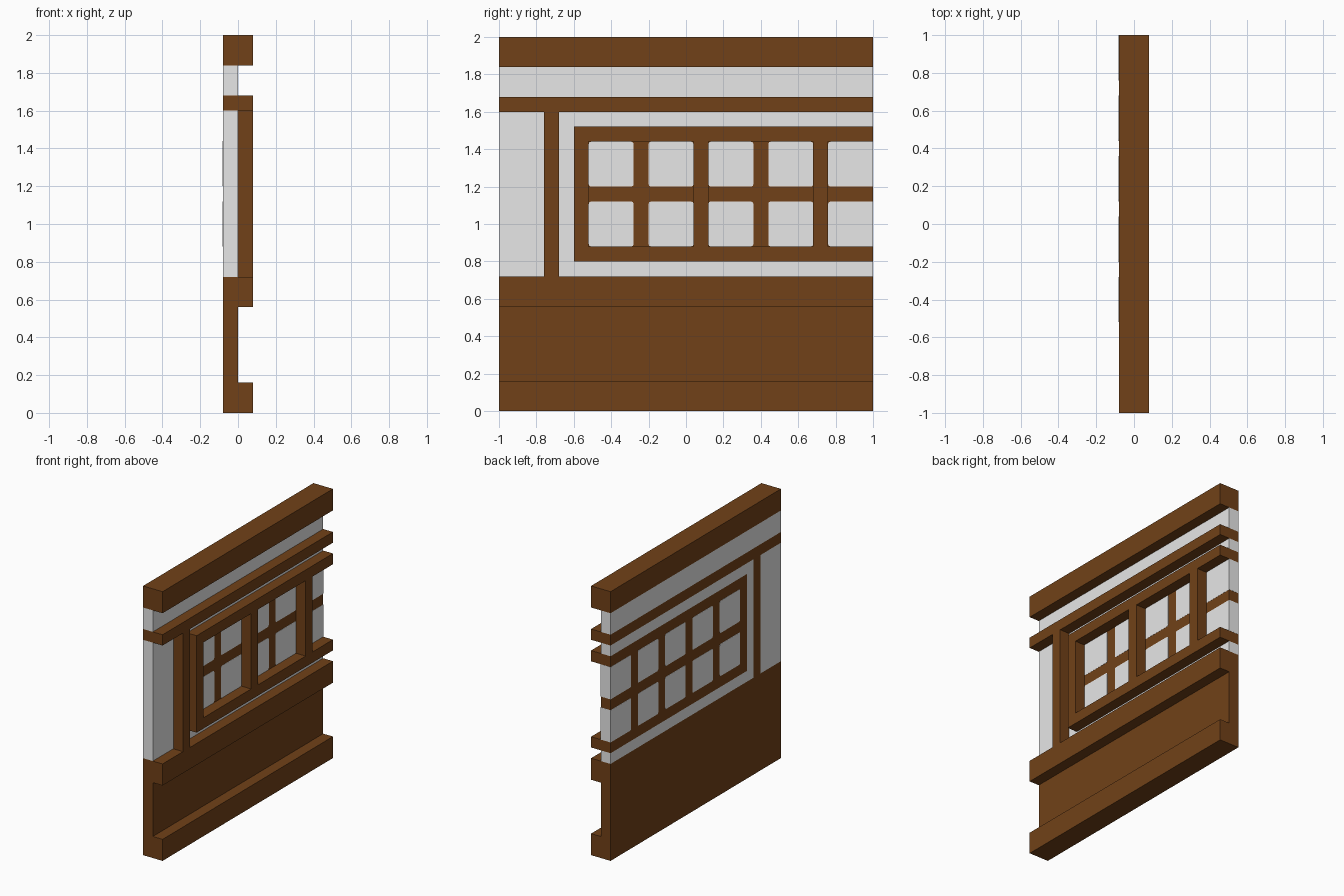
import bpy, bmesh

cube = bpy.data.objects.get("Cube")
if cube:
    bpy.data.objects.remove(cube, do_unlink=True)


def material(name, rgb):
    m = bpy.data.materials.new(name)
    m.use_nodes = True
    m.diffuse_color = (*rgb, 1)
    bsdf = m.node_tree.nodes["Principled BSDF"]
    bsdf.inputs["Base Color"].default_value = (*rgb, 1)
    bsdf.inputs["Roughness"].default_value = 0.9
    return m


WOOD = material("dark brown wood", (0.165, 0.053, 0.009))
PLASTER = material("pale grey plaster", (0.8, 0.8, 0.8))

BACK, MID, FRONT = -0.08, 0.0, 0.08   # depth layers along x


def box(name, mat, x, y, z, round_corners=0.0):
    """Box from (min, max) ranges; optionally rounds the edges running along x."""
    bm = bmesh.new()
    bmesh.ops.create_cube(bm, size=1)
    for v in bm.verts:
        v.co = [r[0] if c < 0 else r[1] for c, r in zip(v.co, (x, y, z))]
    if round_corners:
        edges = [e for e in bm.edges
                 if abs(e.verts[0].co.x - e.verts[1].co.x) > 0.01
                 and e.verts[0].co.y < 0.99]
        bmesh.ops.bevel(bm, geom=edges, offset=round_corners, segments=2,
                        profile=0.5, affect='EDGES')
    me = bpy.data.meshes.new(name)
    bm.to_mesh(me)
    bm.free()
    me.materials.append(mat)
    ob = bpy.data.objects.new(name, me)
    bpy.context.collection.objects.link(ob)
    return ob


FULL, WALL, TRIM = (BACK, FRONT), (BACK, MID), (MID, FRONT)
LONG = (-1, 1)

# Full-length timbers, bottom to top
box("base_beam", WOOD, FULL, LONG, (0, 0.16))
box("lower_panel", WOOD, WALL, LONG, (0.16, 0.56))
box("sill_rail", WOOD, FULL, LONG, (0.56, 0.72))
box("upper_rail", WOOD, FULL, LONG, (1.60, 1.68))
box("top_beam", WOOD, FULL, LONG, (1.84, 2.0))
box("post", WOOD, FULL, (-0.76, -0.68), (0.72, 1.60))

# Plaster infill between the timbers
box("plaster_frieze", PLASTER, WALL, LONG, (1.68, 1.84))
box("plaster_end", PLASTER, WALL, (-1, -0.76), (0.72, 1.60))
box("plaster_side", PLASTER, WALL, (-0.68, -0.60), (0.72, 1.60))
box("plaster_below_window", PLASTER, WALL, (-0.60, 1), (0.72, 0.80))
box("plaster_above_window", PLASTER, WALL, (-0.60, 1), (1.52, 1.60))

# Window lattice board with rounded panes showing on both sides
box("window_lattice", WOOD, WALL, (-0.60, 1), (0.80, 1.52))
for col in range(5):
    y0 = -0.52 + 0.32 * col
    y1 = 1.001 if col == 4 else y0 + 0.24
    for row, z in enumerate(((0.88, 1.12), (1.20, 1.44))):
        box(f"window_pane_{col}_{row}", PLASTER, (BACK - 0.001, MID + 0.001),
            (y0, y1), z, 0.012)

# Raised window frame and mullions
box("window_frame_bottom", WOOD, TRIM, (-0.60, 1), (0.80, 0.88))
box("window_frame_top", WOOD, TRIM, (-0.60, 1), (1.44, 1.52))
for name, y0 in (("window_frame_side", -0.60), ("mullion_a", 0.04), ("mullion_b", 0.68)):
    box(name, WOOD, TRIM, (y0, y0 + 0.08), (0.88, 1.44))
